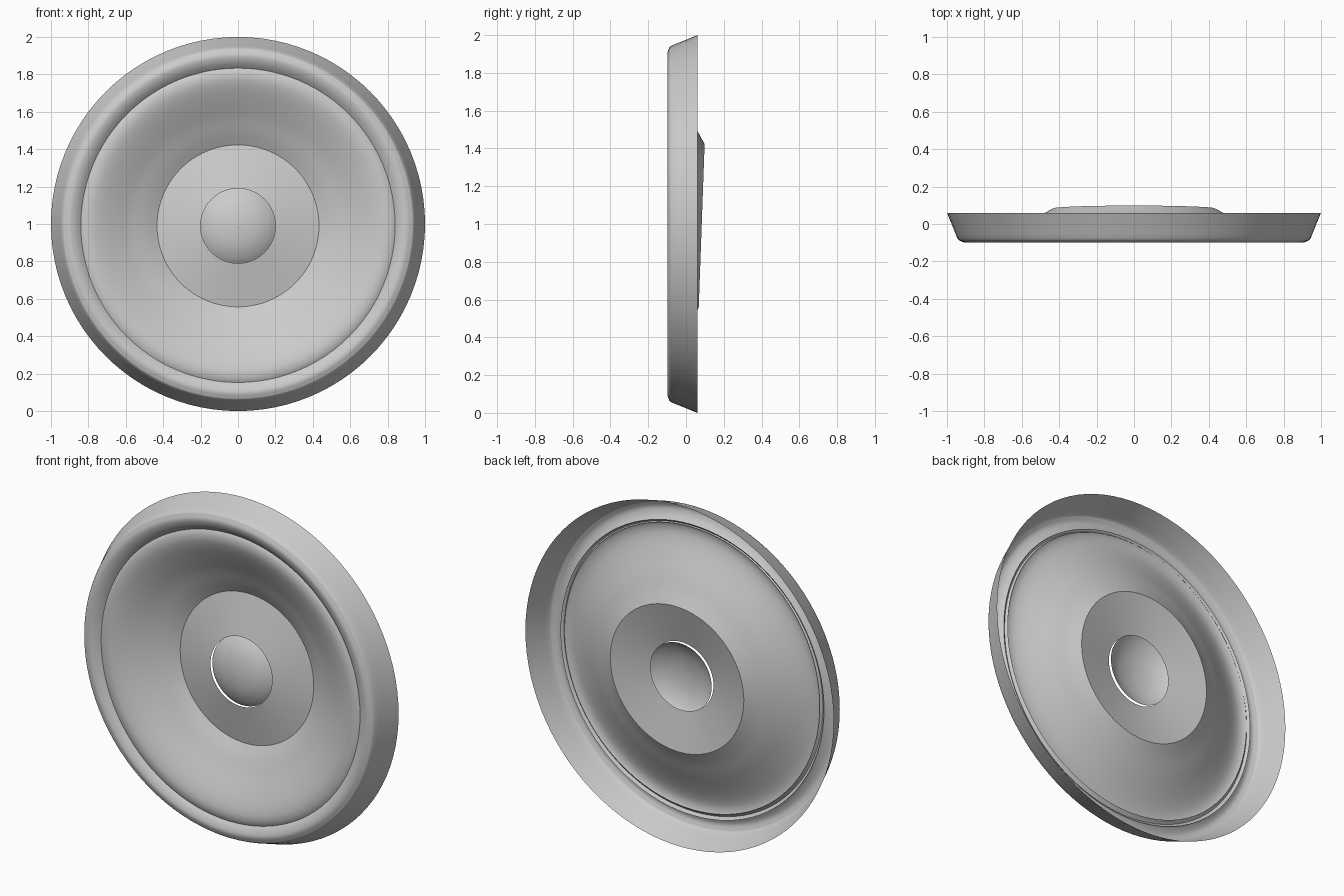
import bpy, bmesh, math

if "Cube" in bpy.data.objects:
    bpy.data.objects.remove(bpy.data.objects["Cube"])

CZ = 0.990     # height of the moving parts' centre
TILT = 0.036   # inner parts lean back slightly at the top


def spline(pts, steps):
    """Smooth curve through a few (radius, y) profile points."""
    if steps == 1:
        return list(pts)
    p = [pts[0]] + list(pts) + [pts[-1]]
    out = []
    for i in range(1, len(p) - 2):
        for s in range(steps):
            t = s / steps
            out.append(tuple(
                0.5 * (2 * b + (c - a) * t + (2 * a - 5 * b + 4 * c - d) * t * t
                       + (3 * b - a - 3 * c + d) * t ** 3)
                for a, b, c, d in zip(p[i - 1], p[i], p[i + 1], p[i + 2])))
    return out + [pts[-1]]


def revolve(name, pts, cz, lean, steps=4, n=96):
    """Open shell turned round the y axis; lean(r) shears it back at the top."""
    bm = bmesh.new()
    rings = []
    for r, y in spline(pts, steps):
        if r < 1e-5:
            rings.append([bm.verts.new((0, y, cz))] * n)
            continue
        ring = []
        for i in range(n):
            a = 2 * math.pi * i / n
            z = r * math.sin(a)
            ring.append(bm.verts.new((r * math.cos(a), y + z * lean(r), cz + z)))
        rings.append(ring)
    for A, B in zip(rings, rings[1:]):
        for i in range(n):
            j = (i + 1) % n
            if B[i] is B[j]:
                bm.faces.new((A[i], A[j], B[i]))
            else:
                bm.faces.new((A[i], A[j], B[j], B[i]))
    bmesh.ops.recalc_face_normals(bm, faces=bm.faces)
    # open shells: face the front
    if sum(f.normal.y * f.calc_area() for f in bm.faces) > 0:
        bmesh.ops.reverse_faces(bm, faces=bm.faces)
    me = bpy.data.meshes.new(name)
    bm.to_mesh(me)
    bm.free()
    ob = bpy.data.objects.new(name, me)
    bpy.context.collection.objects.link(ob)
    bpy.context.view_layer.objects.active = ob
    ob.select_set(True)
    bpy.ops.object.shade_smooth_by_angle(angle=math.radians(40))
    ob.select_set(False)
    return ob


def full(r):
    return TILT


def fading(r):
    return TILT * (1 - 0.85 * min(1, max(0, (r - 0.433) / 0.4)))


# outer rolled surround
revolve("surround_ring", [(1.0, 0.06), (0.97, -0.013), (0.943, -0.078), (0.925, -0.092),
                          (0.9, -0.099), (0.87, -0.09), (0.845, -0.073), (0.828, -0.057)],
        1.0, lambda r: 0)
# flared cone with a rounded outer lip
revolve("cone", [(0.855, -0.058), (0.84, -0.069), (0.815, -0.078), (0.78, -0.078),
                 (0.73, -0.063), (0.66, -0.031), (0.58, 0.01), (0.5, 0.047), (0.433, 0.083)],
        CZ, fading)
# shallow inner collar around the hole
revolve("inner_collar", [(0.433, 0.083), (0.2, 0.031)], CZ, full, steps=1)
# domed cap set just behind the hole
revolve("dust_cap", [(0.2, 0.048), (0.17, 0.028), (0.12, 0.006), (0.06, -0.007), (0, -0.012)],
        CZ, full)
